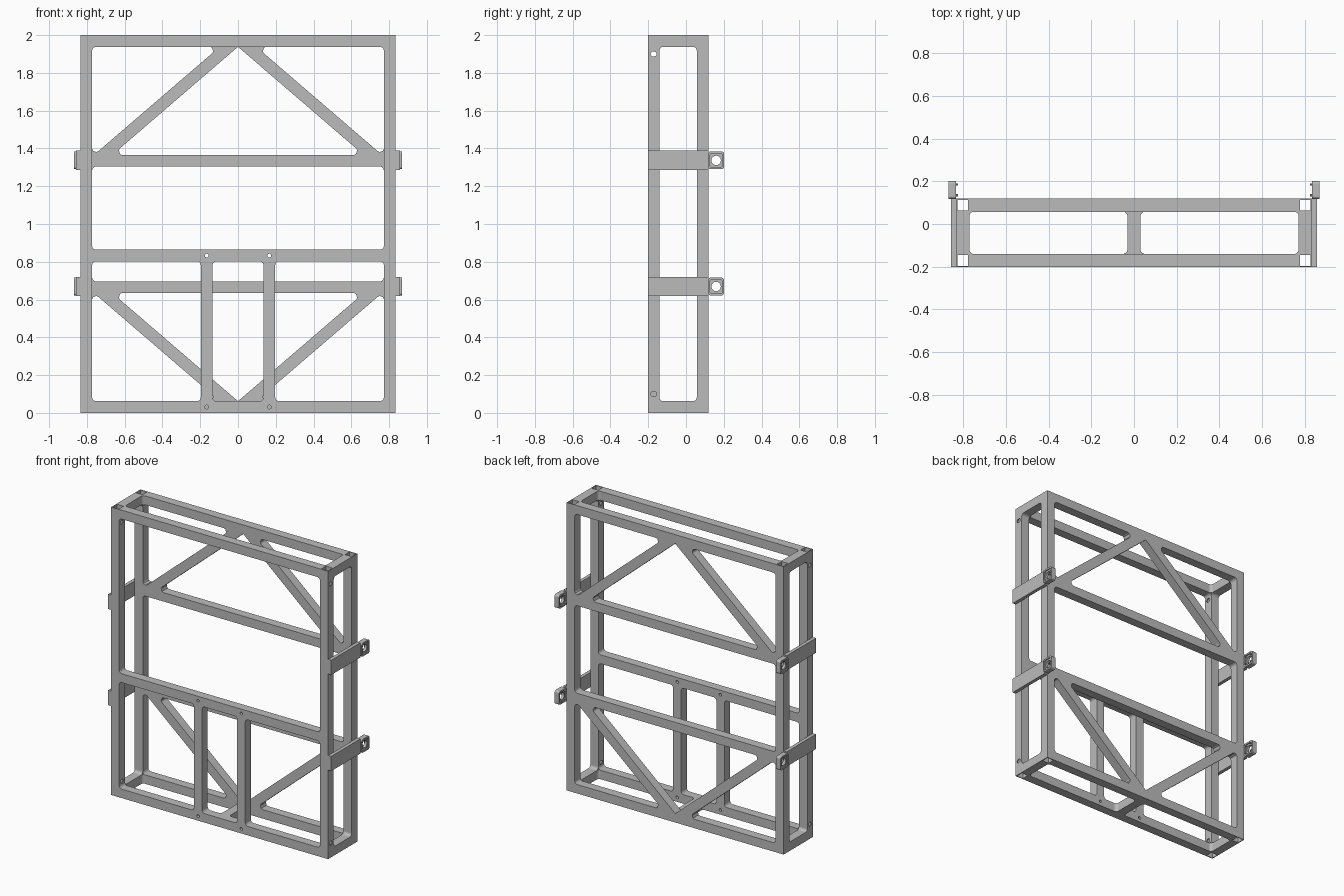
import bpy, bmesh, math
from mathutils import Vector

cube = bpy.data.objects.get("Cube")
if cube:
    bpy.data.objects.remove(cube, do_unlink=True)

# Single steel grey
GREY = (0.5, 0.5, 0.5, 1)
steel = bpy.data.materials.new("steel_grey")
steel.use_nodes = True
steel.diffuse_color = GREY
steel.node_tree.nodes["Principled BSDF"].inputs["Base Color"].default_value = GREY

T = 0.062                      # tube width
X, Z = 0.834, 2.0              # half width and height of the frame
XI, ZI = X - T, Z - T          # inner limits
FRONT, BACK = -0.202, 0.119    # outer faces
FI, BI = FRONT + T, BACK - T   # inner faces
FRONT_Y, BACK_Y = (FRONT, FI), (BI, BACK)
R = 0.02                       # inner corner radius


def prism(name, polys, axis, span):
    """Extrude 2D outlines along an axis; one object for all outlines."""
    place = {"x": lambda a, b, d: (d, a, b),
             "y": lambda a, b, d: (a, d, b),
             "z": lambda a, b, d: (a, b, d)}[axis]
    bm = bmesh.new()
    for poly in polys:
        ends = [[bm.verts.new(place(a, b, d)) for a, b in poly] for d in span]
        bm.faces.new(ends[0])
        bm.faces.new(ends[1][::-1])
        n = len(poly)
        for i in range(n):
            j = (i + 1) % n
            bm.faces.new((ends[0][i], ends[1][i], ends[1][j], ends[0][j]))
    bmesh.ops.recalc_face_normals(bm, faces=bm.faces)
    mesh = bpy.data.meshes.new(name)
    bm.to_mesh(mesh)
    bm.free()
    mesh.materials.append(steel)
    obj = bpy.data.objects.new(name, mesh)
    bpy.context.collection.objects.link(obj)
    return obj


def rect(a0, a1, b0, b1):
    return [(a0, b0), (a1, b0), (a1, b1), (a0, b1)]


def ellipse(a, b, ra, rb, n=20):
    return [(a + ra * math.cos(i * math.tau / n), b + rb * math.sin(i * math.tau / n))
            for i in range(n)]


def corner_arc(p, q, s, r, n=5):
    """Arc points rounding corner p between neighbours q and s."""
    p = Vector(p)
    u, v = (Vector(q) - p).normalized(), (Vector(s) - p).normalized()
    half = u.angle(v) / 2
    centre = p + (u + v).normalized() * r / math.sin(half)
    t = r / math.tan(half)
    a, b = p + u * t - centre, p + v * t - centre
    return [tuple(centre + a.lerp(b, i / n).normalized() * r) for i in range(n + 1)]


def rounded(poly, r):
    return [pt for i, p in enumerate(poly)
            for pt in corner_arc(p, poly[i - 1], poly[(i + 1) % len(poly)], r)]


def fillets(name, openings, axis, span, sharp=()):
    """Concave fillets in every corner of the given openings."""
    polys = []
    for o in openings:
        for i, p in enumerate(o):
            if p not in sharp:
                polys.append([p] + corner_arc(p, o[i - 1], o[(i + 1) % len(o)], R))
    return prism(name, polys, axis, span)


def cut(obj, *cutters):
    for c in cutters:
        mod = obj.modifiers.new("cut", "BOOLEAN")
        mod.operation, mod.object, mod.solver = "DIFFERENCE", c, "EXACT"
    dg = bpy.context.evaluated_depsgraph_get()
    mesh = bpy.data.meshes.new_from_object(obj.evaluated_get(dg))
    obj.modifiers.clear()
    obj.data = mesh
    for c in cutters:
        bpy.data.objects.remove(c, do_unlink=True)


def flip(poly):
    return [(a, Z - b) for a, b in poly]


def mirror(poly):
    return [(-a, b) for a, b in poly]


# Hollow corner posts, front ones drilled sideways near both ends
WALL = 0.006
for side, s in (("left", 1), ("right", -1)):
    x0, x1 = sorted((s * XI, s * X))
    for depth, (y0, y1) in (("front", FRONT_Y), ("back", BACK_Y)):
        post = prism(f"{depth}_post_{side}", [rect(x0, x1, y0, y1)], "z", (0, Z))
        bore = prism("bore", [rect(x0 + WALL, x1 - WALL, y0 + WALL, y1 - WALL)],
                     "z", (-0.1, Z + 0.1))
        tools = [bore]
        if depth == "front":
            holes = [ellipse((y0 + y1) / 2, z, 0.016, 0.014) for z in (0.1, Z - 0.1)]
            tools.append(prism("drill", holes, "x", (x0 - 0.1, x1 + 0.1)))
        cut(post, *tools)

    # Short end rails joining front and back
    for level, z0 in (("bottom", 0), ("top", ZI)):
        prism(f"{level}_end_rail_{side}", [rect(x0, x1, FI, BI)], "z", (z0, z0 + T))
    fillets(f"end_fillets_{side}", [rect(FI, BI, T, ZI)], "x", (x0, x1))

# Long rails
MID = 0.802                    # underside of front middle rail
LOW, HIGH = 0.634, 1.304       # undersides of back rails
STUD = 0.135                   # inner face of the front studs
for name, z0, span in (("front_bottom_rail", 0, FRONT_Y), ("front_middle_rail", MID, FRONT_Y),
                       ("front_top_rail", ZI, FRONT_Y), ("back_bottom_rail", 0, BACK_Y),
                       ("back_lower_rail", LOW, BACK_Y), ("back_upper_rail", HIGH, BACK_Y),
                       ("back_top_rail", ZI, BACK_Y)):
    rail = prism(name, [rect(-XI, XI, z0, z0 + T)], "y", span)
    if name in ("front_bottom_rail", "front_middle_rail"):
        holes = [ellipse(s * (STUD + T / 2), z0 + T / 2, 0.01, 0.01) for s in (-1, 1)]
        cut(rail, prism("drill", holes, "y", (span[0] - 0.1, span[1] + 0.1)))

# Front studs
for side, s in (("left", 1), ("right", -1)):
    a, b = sorted((s * STUD, s * (STUD + T)))
    prism(f"front_stud_{side}", [rect(a, b, T, MID)], "y", FRONT_Y)
fillets("front_fillets",
        [rect(-XI, XI, MID + T, ZI), rect(-STUD, STUD, T, MID),
         rect(STUD + T, XI, T, MID), rect(-XI, -STUD - T, T, MID)], "y", FRONT_Y)

# Back diagonal braces: upper pair meets at the top, lower pair at the bottom
base = HIGH + T
run, shift = 0.665, 0.097
brace = [(0, ZI), (shift, ZI), (run + shift, base), (run, base)]
for side, f in (("left", list), ("right", mirror)):
    prism(f"upper_brace_{side}", [f(brace)], "y", BACK_Y)
    prism(f"lower_brace_{side}", [f(flip(brace))], "y", BACK_Y)
slope = (ZI - base) / run
foot = base + slope * (run + shift - XI)
corner_gap = [(shift, ZI), (XI, foot), (XI, ZI)]
triangle = [(0, ZI), (run, base), (-run, base)]
upper = [triangle, corner_gap, mirror(corner_gap)]
fillets("back_fillets", upper + [flip(o) for o in upper] + [rect(-XI, XI, LOW + T, HIGH)],
        "y", BACK_Y, sharp=[(0, ZI), (0, Z - ZI)])

# Centre tie across the bottom
prism("bottom_centre_tie", [rect(-T / 2, T / 2, FI, BI)], "z", (0, T))
fillets("bottom_fillets", [rect(T / 2, XI, FI, BI), rect(-XI, -T / 2, FI, BI)], "z", (0, T))
fillets("top_fillets", [rect(-XI, XI, FI, BI)], "z", (ZI, Z))

# Side straps with pierced mounting lugs behind the frame
LUG_Y, LUG_X = (BACK - 0.002, 0.202), 0.869
for side, s in (("left", 1), ("right", -1)):
    for level, zc in (("lower", Z - 1.331), ("upper", 1.337)):
        prism(f"{level}_strap_{side}", [rect(FRONT, BACK, zc - 0.051, zc + 0.051)],
              "x", sorted((s * X, s * 0.858)))
        lug = prism(f"{level}_lug_{side}",
                    [rounded(rect(*LUG_Y, zc - 0.047, zc + 0.047), 0.014)],
                    "x", sorted((s * X, s * LUG_X)))
        yc = sum(LUG_Y) / 2
        pocket = rounded(rect(yc - 0.033, yc + 0.033, zc - 0.036, zc + 0.036), 0.01)
        cut(lug,
            prism("pocket_out", [pocket], "x", sorted((s * (LUG_X - 0.008), s * (LUG_X + 0.1)))),
            prism("pocket_in", [pocket], "x", sorted((s * (X - 0.1), s * (X + 0.008)))),
            prism("hole", [ellipse(yc, zc, 0.025, 0.025)], "x", sorted((s * 0.7, s))))
        # Small bolts around the hole
        bolts = [ellipse(yc + a * 0.025, zc + b * 0.028, 0.005, 0.005, 8)
                 for a in (-1, 1) for b in (-1, 1)]
        prism(f"{level}_lug_bolts_{side}", bolts, "x",
              sorted((s * (X - 0.008), s * (LUG_X - 0.004))))
